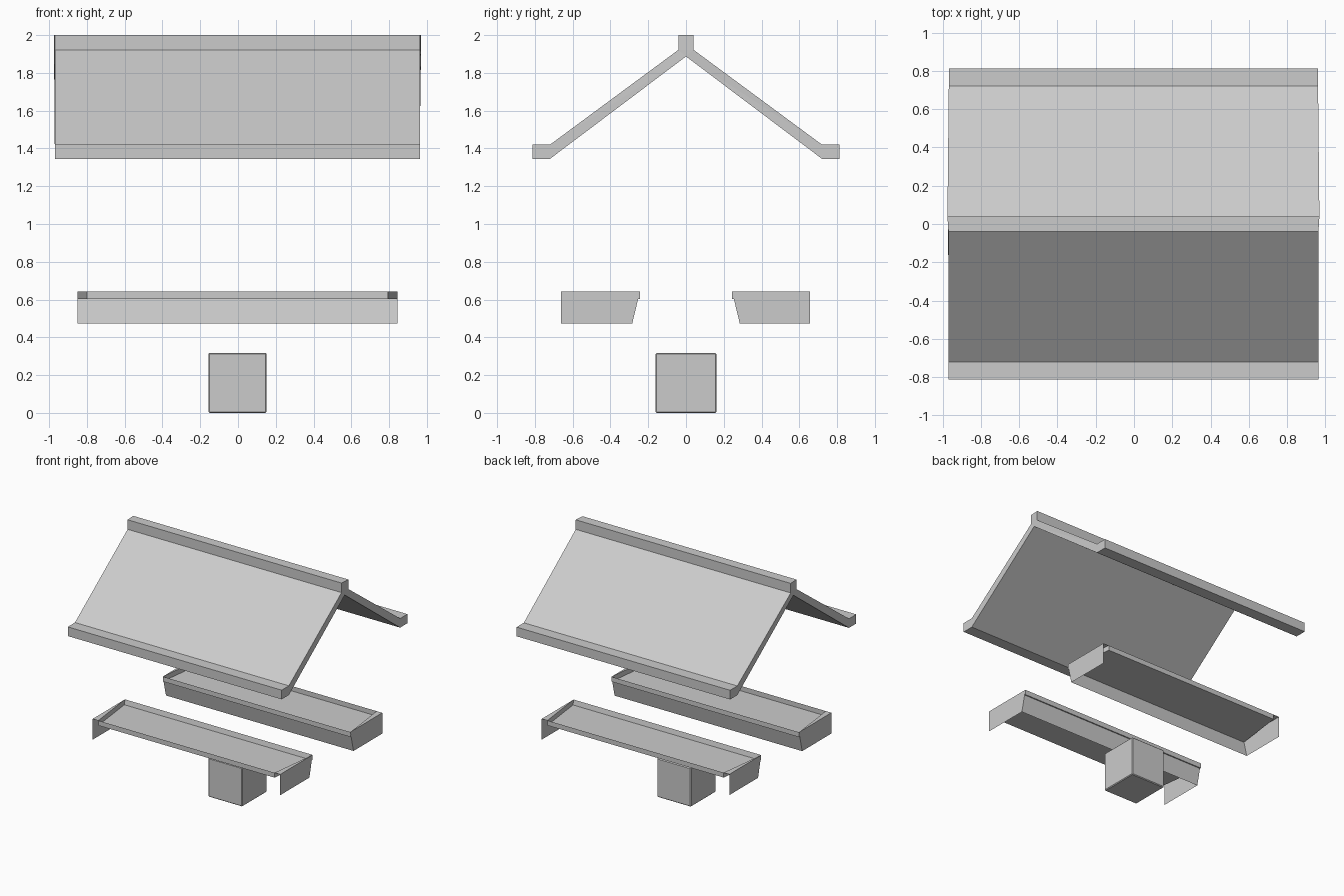
import bpy, bmesh

if "Cube" in bpy.data.objects:
    bpy.data.objects.remove(bpy.data.objects["Cube"])

CX = -0.003  # slight x offset shared by all parts


def finish(name, bm):
    me = bpy.data.meshes.new(name)
    bm.to_mesh(me)
    bm.free()
    ob = bpy.data.objects.new(name, me)
    bpy.context.collection.objects.link(ob)
    return ob


# Roof: gable profile (y, z, half length) extruded along x
half = [(0.04, 2.0, 0.972), (0.04, 1.922, 0.972), (0.72, 1.42, 0.965),
        (0.813, 1.42, 0.965), (0.813, 1.345, 0.965), (0.72, 1.345, 0.965)]
profile = half + [(0, 1.887, 0.968)] + [(-y, z, 0.967) for y, z, w in reversed(half)]
bm = bmesh.new()
left = [bm.verts.new((CX - w, y, z)) for y, z, w in profile]
right = [bm.verts.new((CX + w, y, z)) for y, z, w in profile]
n = len(profile)
for i in range(n):
    j = (i + 1) % n
    bm.faces.new((left[i], left[j], right[j], right[i]))
caps = [bm.faces.new(left), bm.faces.new(right)]
bmesh.ops.recalc_face_normals(bm, faces=bm.faces)
bmesh.ops.triangulate(bm, faces=caps)
finish("roof", bm)


# Trays: recessed top, slanted inner wall and two ends; open below and outside
def tray(name, s, outer):
    bm = bmesh.new()
    inner, x = 0.244, 0.848
    pts = [(-x, inner, 0.642), (x, inner, 0.642), (x, outer, 0.642), (-x, outer, 0.642),
           (-x, inner + 0.041, 0.472), (x, inner + 0.041, 0.472),
           (x, outer, 0.472), (-x, outer, 0.472)]
    v = [bm.verts.new((CX + a, b * s, c)) for a, b, c in pts]
    order = [(0, 1, 2, 3), (4, 5, 1, 0), (5, 6, 2, 1), (7, 4, 0, 3)]
    faces = [bm.faces.new([v[i] for i in (q if s > 0 else q[::-1])]) for q in order]
    top = faces[0]
    bmesh.ops.inset_region(bm, faces=[top], thickness=0.051, use_even_offset=True)
    floor = bmesh.ops.extrude_face_region(bm, geom=[top])
    verts = [g for g in floor["geom"] if isinstance(g, bmesh.types.BMVert)]
    if top.is_valid:
        bmesh.ops.delete(bm, geom=[top], context='FACES_ONLY')
    bmesh.ops.translate(bm, verts=verts, vec=(0, 0, -0.04))
    bmesh.ops.recalc_face_normals(bm, faces=bm.faces)
    # make the rim and floor face upward
    if sum(f.normal.z * f.calc_area() for f in bm.faces) < 0:
        bmesh.ops.reverse_faces(bm, faces=bm.faces)
    finish(name, bm)


tray("front_tray", -1, 0.662)
tray("back_tray", 1, 0.656)

# Base block with narrow chamfered edges
bm = bmesh.new()
bmesh.ops.create_cube(bm, size=1)
bmesh.ops.scale(bm, verts=bm.verts, vec=(0.308, 0.322, 0.318))
bmesh.ops.translate(bm, verts=bm.verts, vec=(CX, 0, 0.159))
bmesh.ops.bevel(bm, geom=bm.edges[:], offset=0.006, segments=1, affect='EDGES')
finish("base_block", bm)
